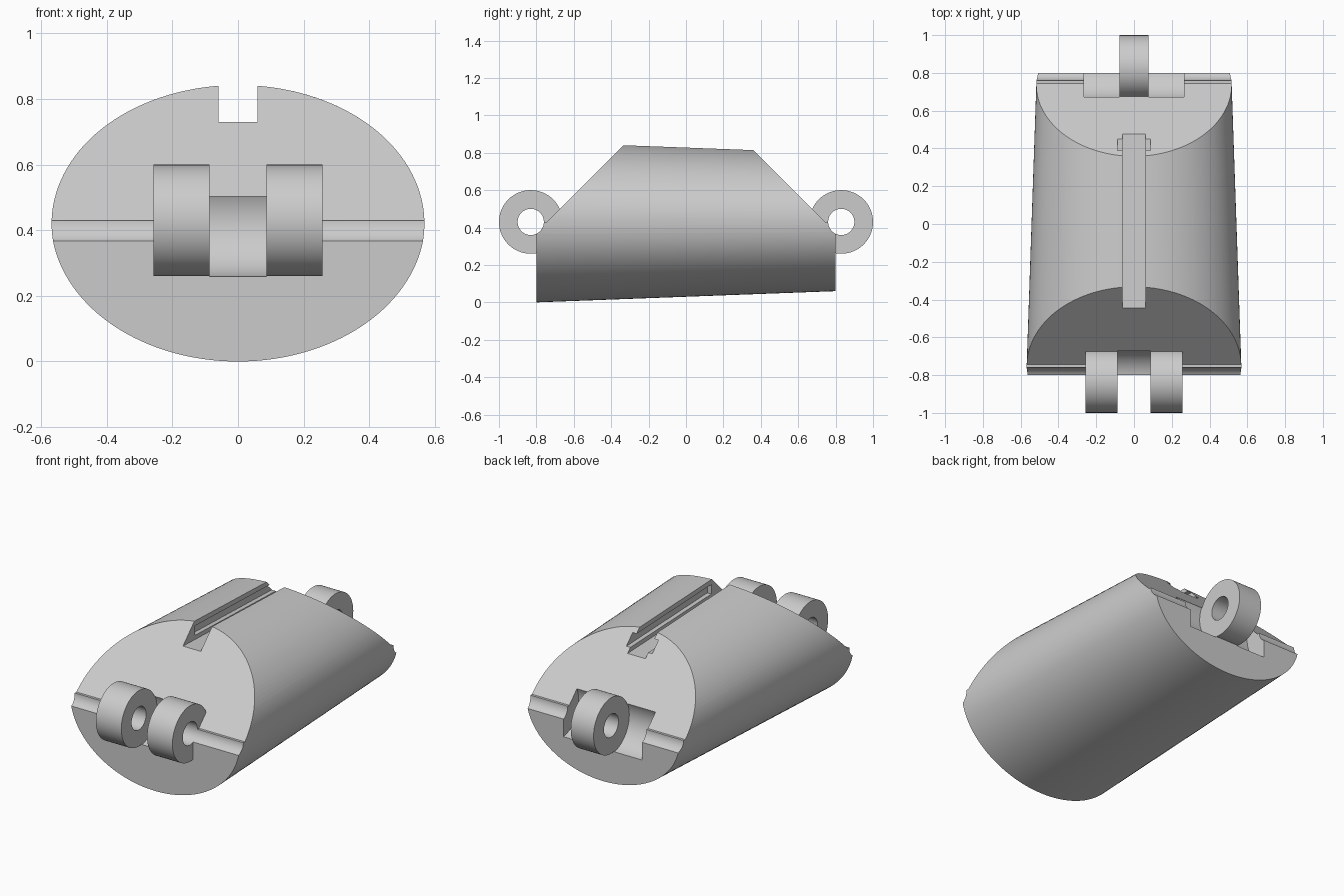
import bpy, bmesh
from math import cos, sin, tau, radians

if "Cube" in bpy.data.objects:
    bpy.data.objects.remove(bpy.data.objects["Cube"], do_unlink=True)

AXIS_Y, AXIS_Z = 0.83, 0.43      # hinge axes, front and back
LUG_R, HOLE_R, CLEAR_R = 0.17, 0.07, 0.174

grey = bpy.data.materials.new("plain grey")
grey.use_nodes = True
grey.diffuse_color = (0.6, 0.6, 0.6, 1)
grey.node_tree.nodes["Principled BSDF"].inputs["Base Color"].default_value = (0.6, 0.6, 0.6, 1)


def loft(name, ring_a, ring_b):
    """Closed solid between two matching rings of points."""
    bm = bmesh.new()
    a = [bm.verts.new(p) for p in ring_a]
    b = [bm.verts.new(p) for p in ring_b]
    bm.faces.new(a)
    bm.faces.new(b)
    for i in range(len(a)):
        j = (i + 1) % len(a)
        bm.faces.new((a[i], a[j], b[j], b[i]))
    bmesh.ops.recalc_face_normals(bm, faces=bm.faces)
    mesh = bpy.data.meshes.new(name)
    bm.to_mesh(mesh)
    bm.free()
    mesh.materials.append(grey)
    obj = bpy.data.objects.new(name, mesh)
    bpy.context.collection.objects.link(obj)
    return obj


def prism(name, profile, x0, x1):
    """Side profile of (y, z) points extruded along x."""
    return loft(name, [(x0, y, z) for y, z in profile], [(x1, y, z) for y, z in profile])


def barrel(name, side, radius, x0, x1, n=64):
    """Cylinder on the front (-1) or back (+1) hinge axis."""
    circle = [(side * AXIS_Y + radius * cos(tau * i / n),
               AXIS_Z + radius * sin(tau * i / n)) for i in range(n)]
    return prism(name, circle, x0, x1)


def ellipse(y, rx, rz, n=128):
    return [(rx * cos(tau * i / n), y, AXIS_Z + rz * sin(tau * i / n)) for i in range(n)]


def combine(target, other, operation):
    mod = target.modifiers.new(operation.lower(), "BOOLEAN")
    mod.object, mod.operation, mod.solver = other, operation, "EXACT"
    bpy.context.view_layer.objects.active = target
    bpy.ops.object.modifier_apply(modifier=mod.name)
    bpy.data.objects.remove(other, do_unlink=True)


# Tapered oval shell, trimmed by slanted planes at both ends
body = loft("hinged_segment_body", ellipse(-0.8, 0.57, 0.43), ellipse(0.8, 0.515, 0.37))
trim = [(-0.9, -0.1), (0.9, -0.1), (0.9, AXIS_Z), (0.745, AXIS_Z),
        (0.275, 0.9), (-0.275, 0.9), (-0.745, AXIS_Z), (-0.9, AXIS_Z)]
combine(body, prism("end_trim", trim, -1, 1), "INTERSECT")

# Cord slot along the top, with a wider undercut open at the back
combine(body, prism("top_slot", [(-1, 0.75), (1, 0.68), (1, 1), (-1, 1)], -0.06, 0.06), "DIFFERENCE")
undercut = [(-0.33, 0.752), (1, 0.706), (1, 0.764), (-0.33, 0.81)]
combine(body, prism("slot_undercut", undercut, -0.087, 0.087), "DIFFERENCE")

# Front fork: a barrel split by a central gap
combine(body, barrel("front_barrel", -1, LUG_R, -0.258, 0.258), "UNION")
combine(body, barrel("front_gap", -1, CLEAR_R, -0.087, 0.087), "DIFFERENCE")

# Back tongue: a barrel cleared on both sides
combine(body, barrel("back_barrel", 1, LUG_R, -0.2, 0.2), "UNION")
for x0, x1 in ((-0.265, -0.077), (0.077, 0.265)):
    combine(body, barrel("back_clearance", 1, CLEAR_R, x0, x1), "DIFFERENCE")

# Pin holes drilled across the full width
for side in (-1, 1):
    combine(body, barrel("pin_hole", side, HOLE_R, -0.8, 0.8), "DIFFERENCE")

bpy.ops.object.select_all(action="DESELECT")
body.select_set(True)
bpy.context.view_layer.objects.active = body
bpy.ops.object.shade_smooth_by_angle(angle=radians(25))
